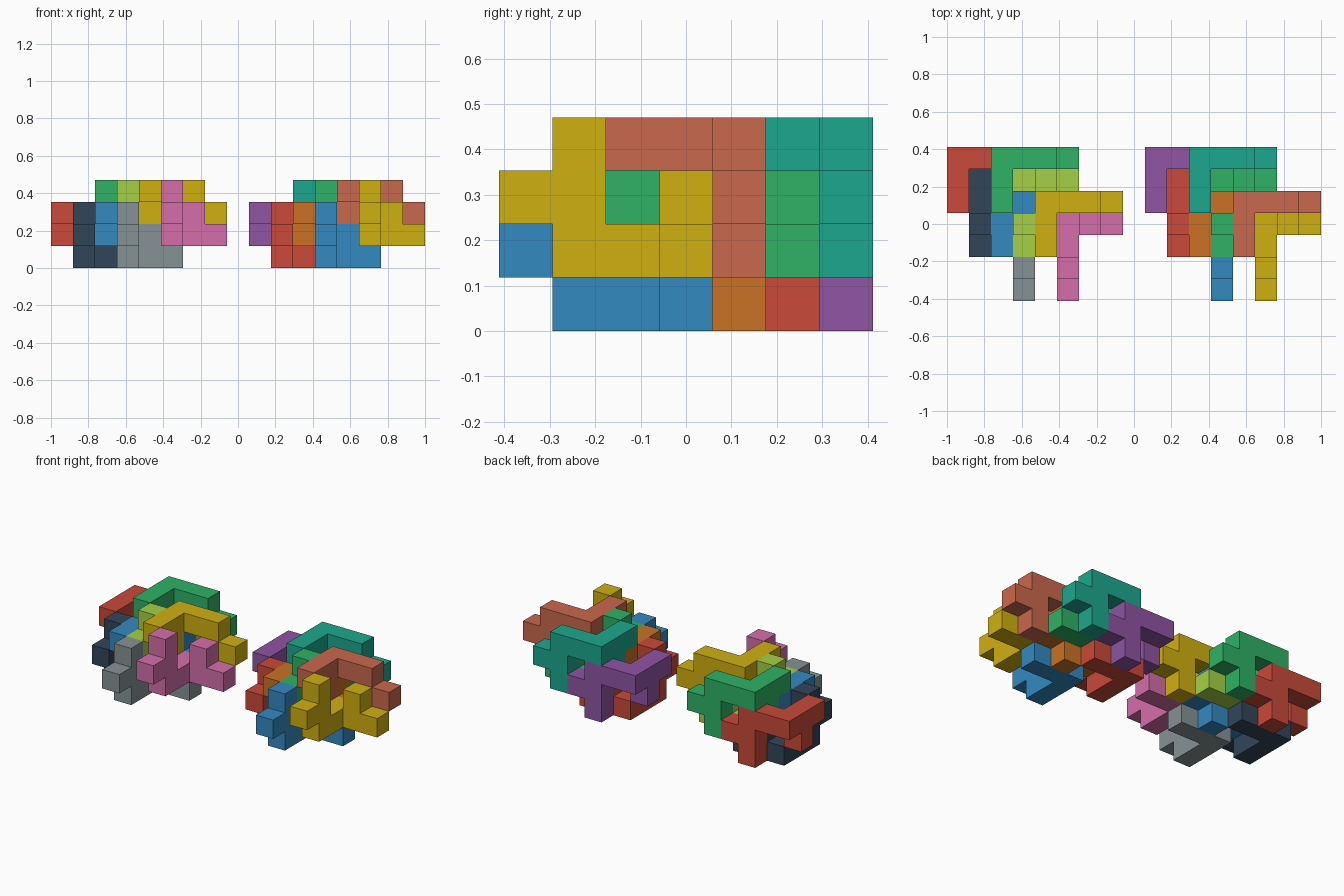
import bpy, bmesh
from mathutils import Vector

if "Cube" in bpy.data.objects:
    bpy.data.objects.remove(bpy.data.objects["Cube"])

U = 2 / 17                      # cube edge: the model is 17 x 7 x 4 cubes

# One nine-cube piece, cells relative to its corner cube
UPRIGHT = [(0, 0, 0), (0, -1, 0), (0, -2, 0), (0, -2, 1), (0, -2, 2),
           (0, -3, 1), (1, 0, 0), (1, 0, 1), (2, 0, 0)]
# The same piece turned half a turn about a horizontal diagonal
FLIPPED = [(-y, -x, -z) for x, y, z in UPRIGHT]

COLOURS = {
    "red": "c84b3c", "slate": "36475a", "blue": "3788c0", "green": "33b066",
    "lime": "a4cf48", "yellow": "cfae18", "pink": "d46ea8", "grey": "859193",
    "purple": "8e55a2", "teal": "22a68c", "salmon": "c9684e", "orange": "c8722a",
}

# Orientation, corner cell, colour in left cluster, colour in right cluster
PIECES = [
    (FLIPPED, (0, 6, 2), "red", "purple"),
    (FLIPPED, (2, 6, 3), "green", "teal"),
    (FLIPPED, (4, 4, 3), "yellow", "salmon"),
    (FLIPPED, (2, 4, 2), "blue", "orange"),
    (UPRIGHT, (1, 5, 0), "slate", "red"),
    (UPRIGHT, (3, 5, 1), "lime", "green"),
    (UPRIGHT, (3, 3, 0), "grey", "blue"),
    (UPRIGHT, (5, 3, 1), "pink", "yellow"),
]


def material(name):
    mat = bpy.data.materials.get(name)
    if not mat:
        mat = bpy.data.materials.new(name)
        rgb = [(int(COLOURS[name][i:i + 2], 16) / 255) ** 2.2 for i in (0, 2, 4)]
        mat.diffuse_color = (*rgb, 1)
        mat.use_nodes = True
        mat.node_tree.nodes["Principled BSDF"].inputs["Base Color"].default_value = mat.diffuse_color
    return mat


def polycube(name, cells, corner, colour):
    """Join the cells into one solid, keeping only its outer faces."""
    bm = bmesh.new()
    cells = {tuple(a + b for a, b in zip(c, corner)) for c in cells}
    for cell in sorted(cells):
        for axis in range(3):
            for sign in (1, -1):
                n, u, v = Vector(), Vector(), Vector()
                n[axis], u[(axis + 1) % 3], v[(axis + 2) % 3] = sign / 2, 0.5, 0.5
                if tuple(int(a + 2 * b) for a, b in zip(cell, n)) in cells:
                    continue
                mid = Vector(cell) + Vector((0.5, 0.5, 0.5)) + n
                quad = [mid - u - v, mid + u - v, mid + u + v, mid - u + v]
                bm.faces.new([bm.verts.new((p - Vector((8.5, 3.5, 0))) * U)
                              for p in quad[::sign]])
    bmesh.ops.remove_doubles(bm, verts=bm.verts, dist=1e-4)
    # Merge flush cube faces into flat panels
    bmesh.ops.dissolve_limit(bm, angle_limit=0.01, verts=bm.verts, edges=bm.edges)
    mesh = bpy.data.meshes.new(name)
    bm.to_mesh(mesh)
    bm.free()
    mesh.materials.append(material(colour))
    bpy.context.collection.objects.link(bpy.data.objects.new(name, mesh))


# Two identical interlocked clusters, nine cubes apart
for cells, (x, y, z), left, right in PIECES:
    polycube(f"left_{left}_piece", cells, (x, y, z), left)
    polycube(f"right_{right}_piece", cells, (x + 9, y, z), right)
